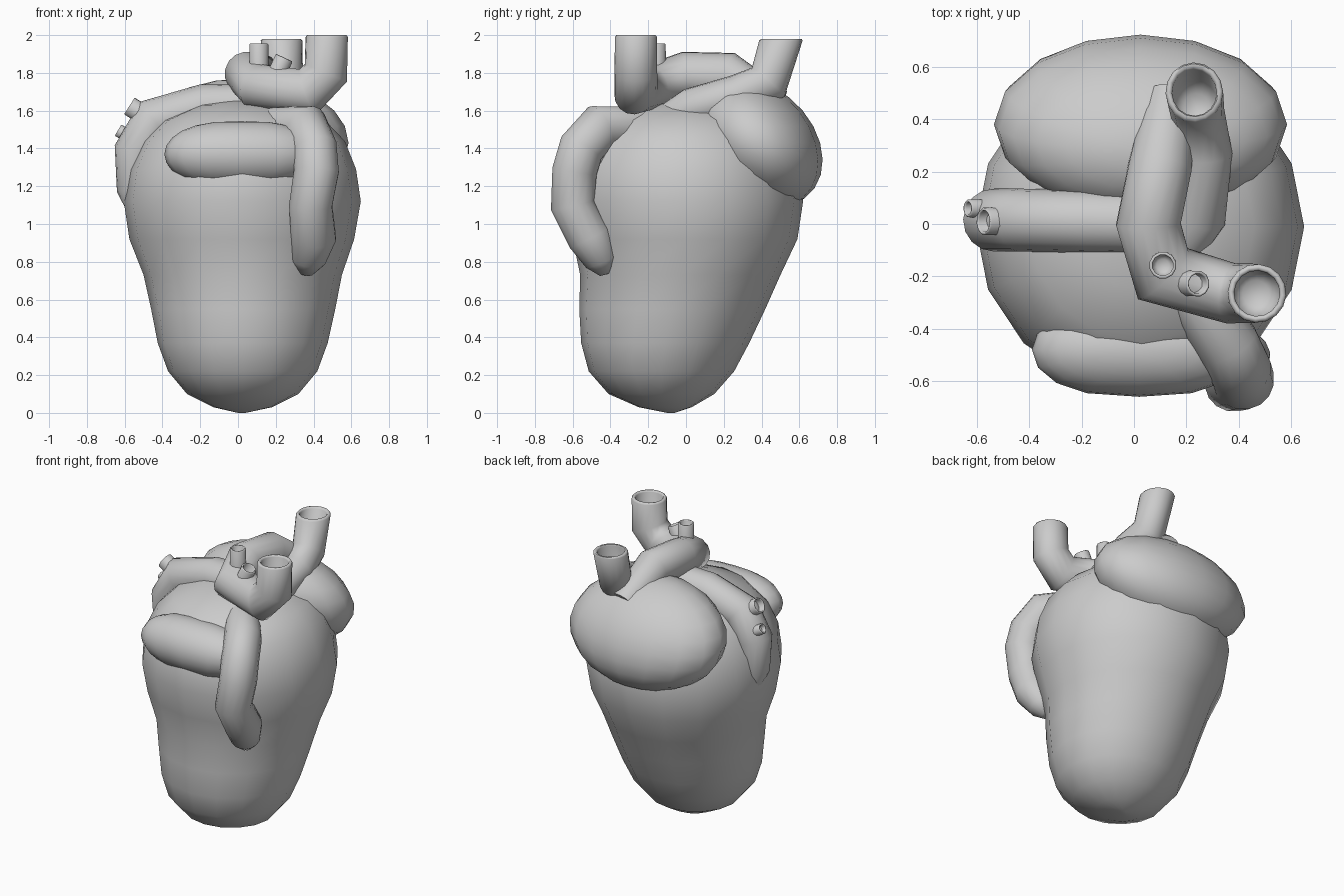
import bpy, bmesh, math
from mathutils import Vector

if "Cube" in bpy.data.objects:
    bpy.data.objects.remove(bpy.data.objects["Cube"])

SIDES = 16


def finish(name, bm, angle=50):
    bmesh.ops.recalc_face_normals(bm, faces=bm.faces)
    me = bpy.data.meshes.new(name)
    bm.to_mesh(me)
    bm.free()
    ob = bpy.data.objects.new(name, me)
    bpy.context.collection.objects.link(ob)
    bpy.context.view_layer.objects.active = ob
    ob.select_set(True)
    bpy.ops.object.shade_smooth_by_angle(angle=math.radians(angle))
    ob.select_set(False)
    return ob


def skin(bm, rings):
    loops = [[bm.verts.new(p) for p in r] for r in rings]
    n = len(loops[0])
    for a, b in zip(loops, loops[1:]):
        for i in range(n):
            j = (i + 1) % n
            bm.faces.new((a[i], a[j], b[j], b[i]))
    bm.faces.new(loops[0])
    bm.faces.new(loops[-1])


def tube(name, path, radii, sides=SIDES, hollow=0.0, wall=0.025, level=False):
    """Mitred sweep; hollow is the bore depth, level cuts the last end flat in z."""
    pts = [Vector(p) for p in path]
    dirs = [(b - a).normalized() for a, b in zip(pts, pts[1:])]
    u = dirs[0].orthogonal().normalized()
    rings = []
    for k, p in enumerate(pts):
        d = dirs[max(k - 1, 0)]
        nxt = dirs[min(k, len(dirs) - 1)]
        t = (d + nxt).normalized()
        if level and k == len(pts) - 1:
            t = Vector((0, 0, 1))
        v = d.cross(u)
        ring = []
        for i in range(sides):
            a = math.tau * i / sides
            o = (u * math.cos(a) + v * math.sin(a)) * radii[k]
            ring.append(p + o - d * (o.dot(t) / d.dot(t)))
        rings.append(ring)
        u = d.rotation_difference(nxt) @ u
    if hollow:
        end, d, r = pts[-1], dirs[-1], radii[-1]
        outer = rings.pop()
        # rounded rim, then the bore with a bowl-shaped bottom
        for scale, drop in ((1, wall * .4), (1 - .3 * wall / r, 0),
                            (1 - .75 * wall / r, 0), (1 - wall / r, wall * .4),
                            (1 - wall / r, hollow * .8), (.45, hollow)):
            rings.append([end + (q - end) * scale - d * drop for q in outer])
    bm = bmesh.new()
    skin(bm, rings)
    return finish(name, bm, 60)


def ellipsoid(name, loc, size, power=1.0, shear=0.0):
    bm = bmesh.new()
    bmesh.ops.create_uvsphere(bm, u_segments=SIDES, v_segments=12, radius=1)
    for v in bm.verts:
        x = math.copysign(abs(v.co.x) ** power, v.co.x)
        z = v.co.z * size[2]
        v.co = Vector(loc) + Vector((x * size[0], v.co.y * size[1] - shear * z, z))
    return finish(name, bm, 80)


# main ventricle body: z, left, right, front, back
profile = [
    (0.00, 0.00, 0.04, -0.10, -0.06), (0.03, -0.13, 0.18, -0.25, 0.03),
    (0.10, -0.27, 0.32, -0.41, 0.15), (0.22, -0.37, 0.42, -0.515, 0.255),
    (0.37, -0.425, 0.475, -0.555, 0.335), (0.55, -0.46, 0.515, -0.565, 0.42),
    (0.73, -0.50, 0.55, -0.56, 0.50), (0.92, -0.575, 0.615, -0.60, 0.59),
    (1.12, -0.605, 0.65, -0.64, 0.62), (1.29, -0.58, 0.625, -0.62, 0.60),
    (1.44, -0.51, 0.565, -0.555, 0.54), (1.55, -0.40, 0.46, -0.45, 0.43),
    (1.63, -0.21, 0.26, -0.25, 0.24), (1.66, -0.02, 0.06, -0.06, 0.06)]
body = []
for z, l, r, f, b in profile:
    body.append([Vector(((l + r) / 2 + (r - l) / 2 * math.cos(math.tau * i / SIDES),
                         (f + b) / 2 + (b - f) / 2 * math.sin(math.tau * i / SIDES), z))
                 for i in range(SIDES)])
bm = bmesh.new()
skin(bm, body)
finish("ventricles", bm, 80)

# chambers bulging from the back and the front
ellipsoid("rear_atrium", (0.025, 0.38, 1.43), (0.56, 0.33, 0.34), shear=0.28)
ellipsoid("front_auricle", (0.02, -0.48, 1.37), (0.41, 0.18, 0.175), power=0.75)

# arched vessel with its upright open end
tube("arch_vessel",
     [(0.14, 0.48, 1.62), (0.10, 0.22, 1.785), (0.055, 0.0, 1.79),
      (0.11, -0.19, 1.725), (0.37, -0.265, 1.70), (0.465, -0.265, 1.80), (0.47, -0.265, 2.0)],
     [0.10, 0.122, 0.122, 0.12, 0.115, 0.113, 0.112], hollow=0.2, level=True)

# rear vessel rising over the back chamber
tube("rear_vessel",
     [(0.16, -0.10, 1.53), (0.24, 0.03, 1.61), (0.265, 0.27, 1.68),
      (0.24, 0.435, 1.75), (0.23, 0.505, 1.98)],
     [0.10, 0.11, 0.11, 0.105, 0.11], hollow=0.2, level=True)

# front vessel hanging down the face of the body
tube("front_vessel",
     [(0.16, -0.18, 1.51), (0.36, -0.46, 1.505), (0.405, -0.555, 1.40), (0.415, -0.59, 1.28),
      (0.385, -0.60, 1.10), (0.40, -0.51, 0.93), (0.37, -0.445, 0.81), (0.36, -0.42, 0.74)],
     [0.11, 0.12, 0.12, 0.12, 0.115, 0.12, 0.095, 0.04])

# side vessel crossing the top and down the left
tube("side_vessel",
     [(0.15, 0.0, 1.63), (-0.18, 0.01, 1.62), (-0.44, 0.015, 1.545),
      (-0.535, 0.015, 1.38), (-0.55, 0.015, 1.18), (-0.50, 0.015, 1.0)],
     [0.115, 0.12, 0.12, 0.12, 0.09, 0.05])

# small open branches: base, tip, radius
branches = [((0.11, -0.155, 1.74), (0.11, -0.158, 1.955), 0.052),
            ((0.17, -0.225, 1.72), (0.245, -0.228, 1.88), 0.05),
            ((-0.45, 0.01, 1.545), (-0.575, 0.01, 1.625), 0.053),
            ((-0.54, 0.06, 1.44), (-0.635, 0.06, 1.497), 0.035)]
for i, (a, b, r) in enumerate(branches):
    tube(f"branch_{i + 1}", [a, b], [r, r], sides=12, hollow=0.07, wall=0.012)
